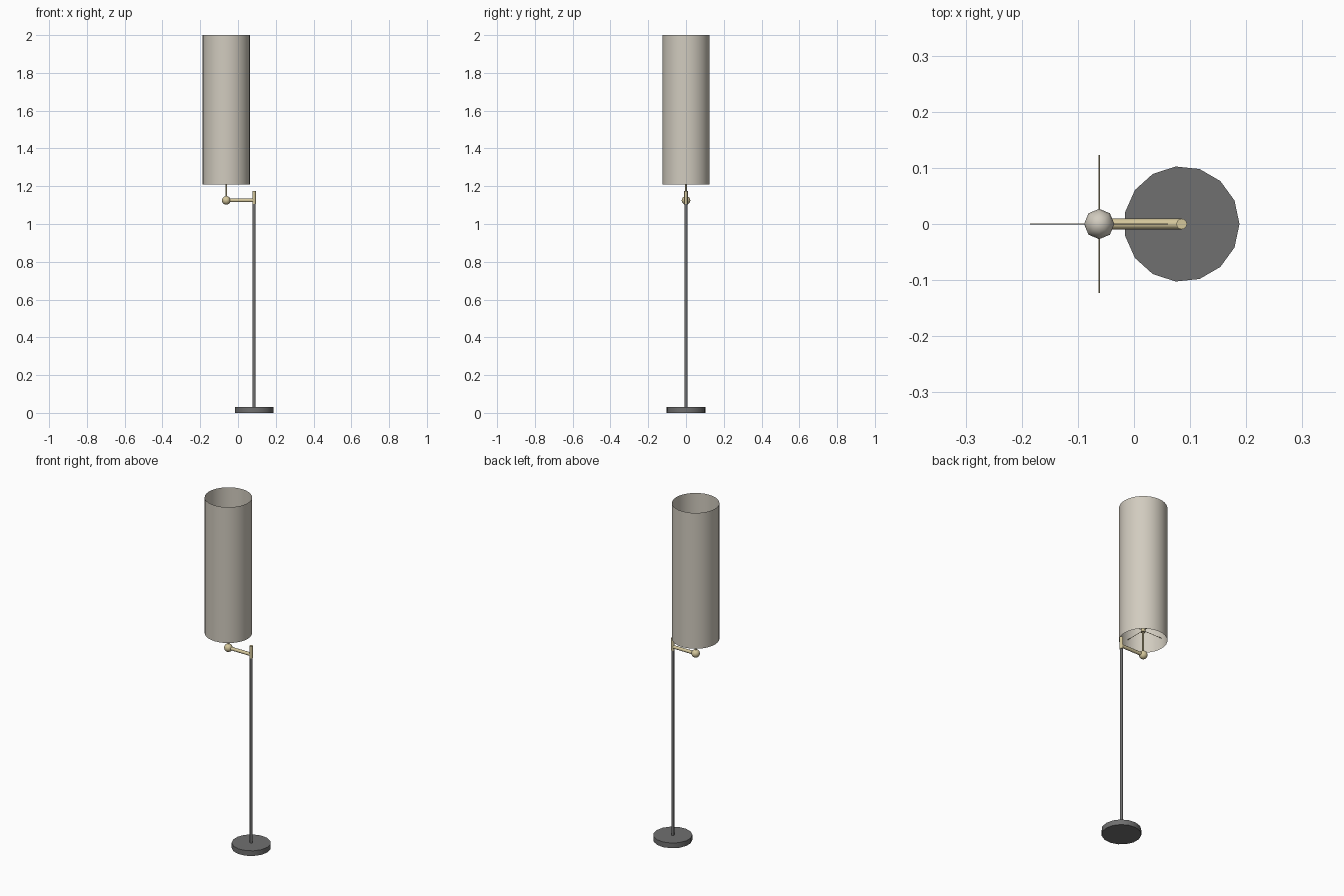
import bpy, math
from mathutils import Vector

if "Cube" in bpy.data.objects:
    bpy.data.objects.remove(bpy.data.objects["Cube"])


def material(name, rgb):
    m = bpy.data.materials.new(name)
    m.diffuse_color = (*rgb, 1)
    m.use_nodes = True
    m.node_tree.nodes["Principled BSDF"].inputs["Base Color"].default_value = m.diffuse_color
    return m


DARK = material("dark grey metal", (0.16, 0.16, 0.16))
BRASS = material("pale brass", (0.66, 0.57, 0.33))
FABRIC = material("warm linen", (0.64, 0.60, 0.52))

SHADE_X, POLE_X, ARM_Z, SPOKE_Z = -0.062, 0.085, 1.125, 1.27


def finish(name, mat):
    o = bpy.context.object
    o.name = name
    o.data.materials.append(mat)
    bpy.ops.object.shade_smooth_by_angle(angle=math.radians(40))
    return o


def rod(name, a, b, r, mat, sides=12, cap='NGON'):
    """Cylinder between two points."""
    a, b = Vector(a), Vector(b)
    d = b - a
    bpy.ops.mesh.primitive_cylinder_add(
        vertices=sides, radius=r, depth=d.length, end_fill_type=cap,
        location=(a + b) / 2, rotation=d.to_track_quat('Z', 'Y').to_euler())
    return finish(name, mat)


def ball(name, loc, r, mat, segs, rings, stretch=1):
    bpy.ops.mesh.primitive_uv_sphere_add(segments=segs, ring_count=rings,
                                         radius=r, location=loc)
    bpy.context.object.scale.z = stretch
    return finish(name, mat)


# fifteen-sided base, with a corner pointing along +x
base = rod("base", (POLE_X, 0, 0), (POLE_X, 0, 0.03), 0.103, DARK, 15)
base.rotation_euler = (0, 0, -math.pi / 2)

# pole and brass arm
rod("pole", (POLE_X, 0, 0.03), (POLE_X, 0, 1.105), 0.008, DARK)
rod("pole_cap", (POLE_X, 0, 1.105), (POLE_X, 0, 1.175), 0.0095, BRASS)
rod("arm", (SHADE_X, 0, ARM_Z), (POLE_X, 0, ARM_Z), 0.0095, BRASS)
ball("arm_joint", (SHADE_X, 0, ARM_Z), 0.023, BRASS, 12, 8)

# stem, hub and bulb inside the shade
rod("stem", (SHADE_X, 0, ARM_Z), (SHADE_X, 0, SPOKE_Z), 0.005, BRASS, 8)
rod("socket", (SHADE_X, 0, SPOKE_Z - 0.01), (SHADE_X, 0, SPOKE_Z + 0.025), 0.012, BRASS)
ball("bulb", (SHADE_X, 0, SPOKE_Z + 0.047), 0.027, FABRIC, 8, 6, 1.1)

# four wires that carry the shade
for i in range(4):
    t = i * math.pi / 2
    rod(f"shade_spoke_{i + 1}", (SHADE_X, 0, SPOKE_Z),
        (SHADE_X + 0.123 * math.cos(t), 0.123 * math.sin(t), SPOKE_Z),
        0.0015, BRASS, 6)

# tall open shade
rod("shade", (SHADE_X, 0, 1.21), (SHADE_X, 0, 2.0), 0.125, FABRIC, 32, 'NOTHING')
